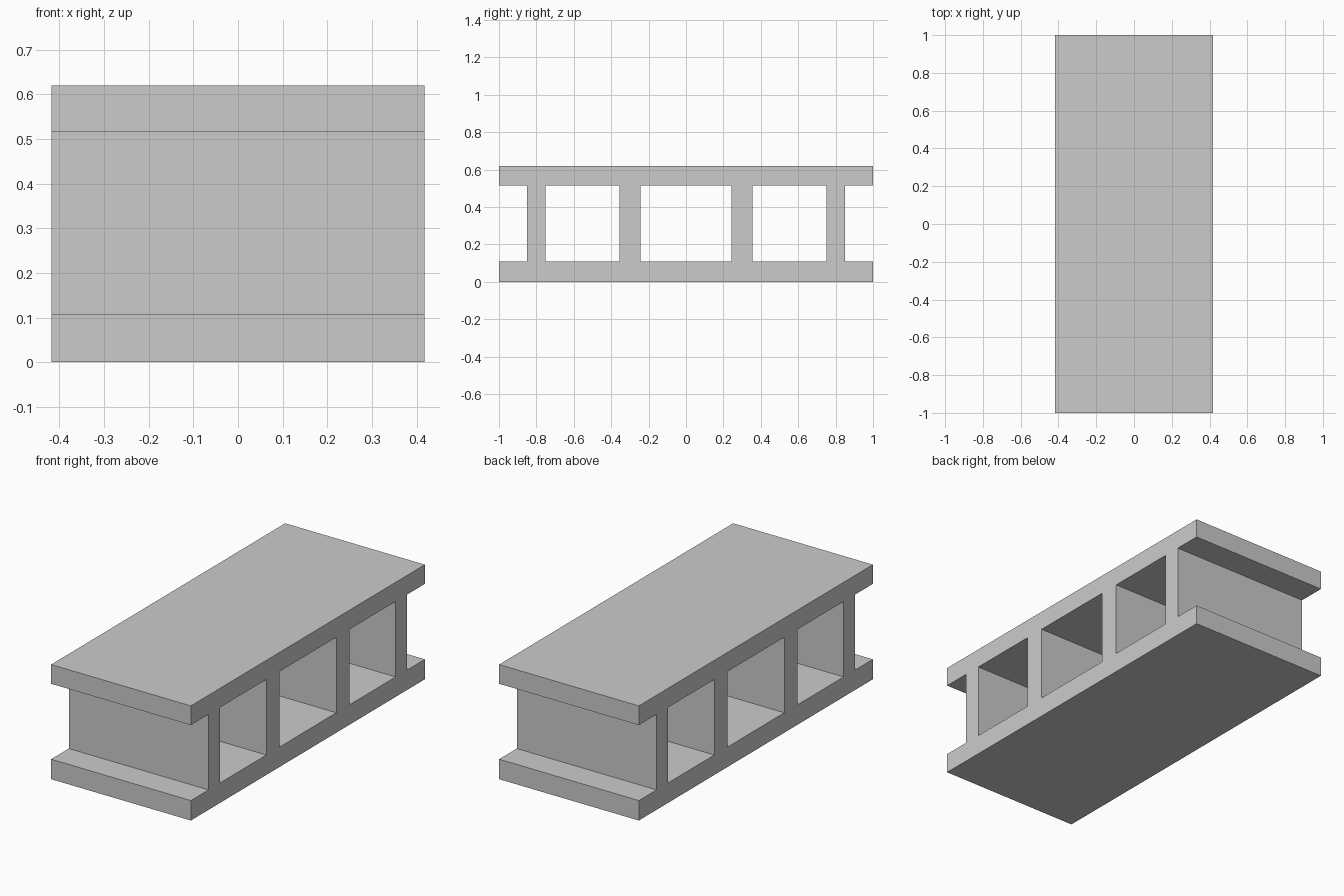
import bpy, bmesh

if "Cube" in bpy.data.objects:
    bpy.data.objects.remove(bpy.data.objects["Cube"])

HALF_WIDTH = 0.418
# Section breaks along the length: overhang, then alternating web and opening
half = [0.243, 0.355, 0.75, 0.849, 1.0]
YS = [-y for y in reversed(half)] + half
# Section breaks in height: bottom slab, webs, top slab
ZS = [0.0, 0.108, 0.516, 0.62]

bm = bmesh.new()
grid = [[bm.verts.new((-HALF_WIDTH, y, z)) for z in ZS] for y in YS]

# Side profile: full slabs, with webs in every second middle cell
for i in range(len(YS) - 1):
    for j in range(len(ZS) - 1):
        if j == 1 and i % 2 == 0:
            continue
        bm.faces.new((grid[i][j], grid[i + 1][j],
                      grid[i + 1][j + 1], grid[i][j + 1]))

# Extrude the profile across the width
ext = bmesh.ops.extrude_face_region(bm, geom=bm.faces[:], use_keep_orig=True)
verts = [g for g in ext["geom"] if isinstance(g, bmesh.types.BMVert)]
bmesh.ops.translate(bm, verts=verts, vec=(2 * HALF_WIDTH, 0, 0))
bmesh.ops.recalc_face_normals(bm, faces=bm.faces[:])

mesh = bpy.data.meshes.new("hollow_block")
bm.to_mesh(mesh)
bm.free()
block = bpy.data.objects.new("hollow_block", mesh)
bpy.context.collection.objects.link(block)
